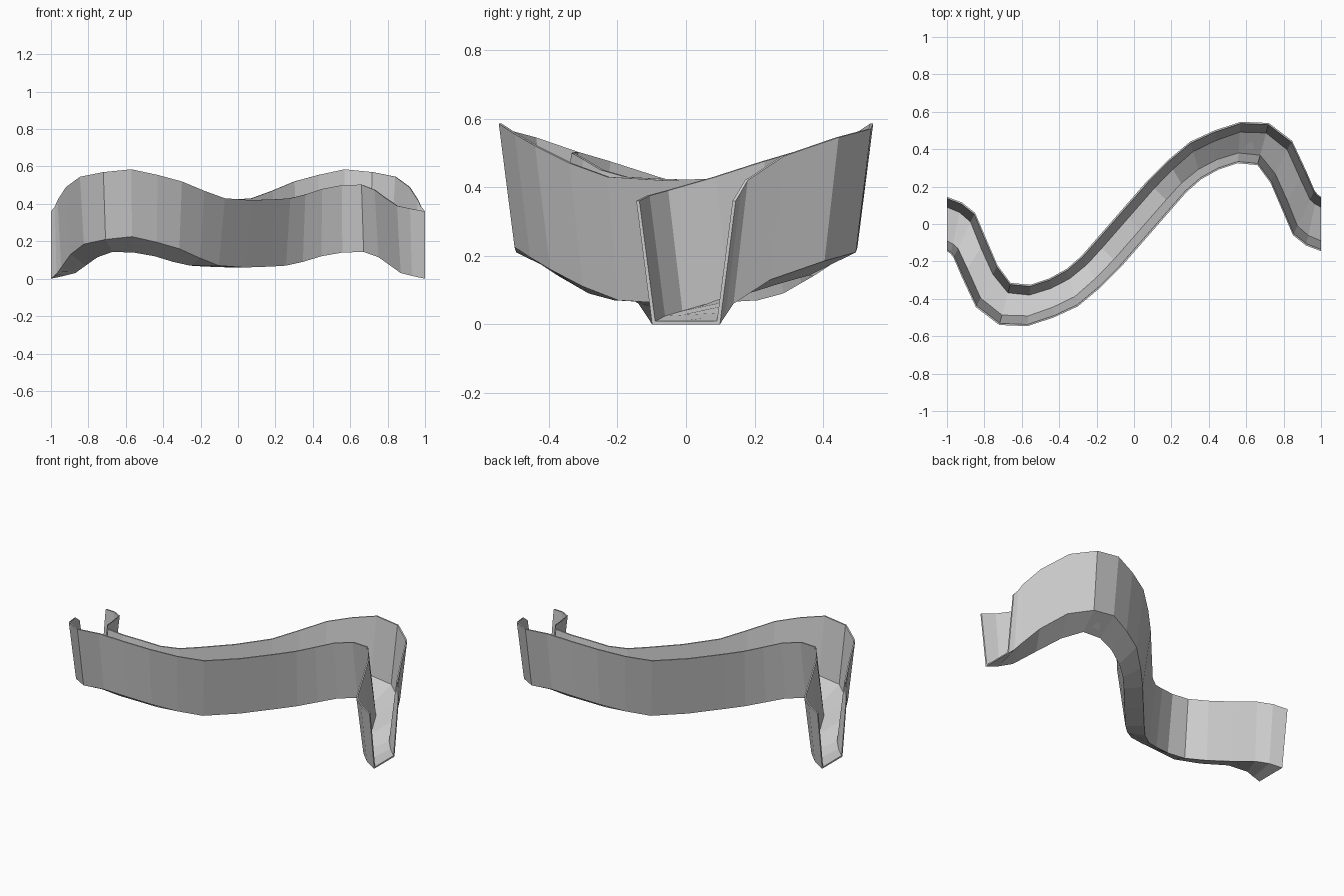
import bpy, bmesh
from mathutils import Vector

if "Cube" in bpy.data.objects:
    bpy.data.objects.remove(bpy.data.objects["Cube"])

WALL_H, FLARE, THICK = 0.36, 0.046, 0.009

# Top rails from the centre to the right end: outer x, y, z, inner x, y, z
half = [
    (-.07, .07, .42, .07, -.07, .42),
    (.07, .23, .43, .21, .09, .425),
    (.18, .34, .47, .28, .17, .43),
    (.30, .44, .52, .36, .24, .45),
    (.43, .50, .555, .45, .29, .48),
    (.57, .546, .585, .555, .325, .50),
    (.72, .54, .57, .66, .315, .503),
    (.845, .445, .545, .73, .22, .475),
    (.92, .285, .49, .79, .08, .43),
    (.965, .18, .42, .85, -.06, .39),
    (.98, .16, .385, .92, -.115, .375),
    (1, .145, .36, 1, -.145, .36),
]
right = [(Vector(s[:3]), Vector(s[3:])) for s in half]


def turned(v):
    return Vector((-v.x, -v.y, v.z))


# The left half is the right half turned half a circle
left = [(turned(b), turned(a)) for a, b in right[:0:-1]]
stations = left + right


def section(a, b):
    """Closed U-shaped section with thin flared walls."""
    across = Vector((b.x - a.x, b.y - a.y, 0)).normalized()
    drop = Vector((0, 0, WALL_H))
    a0, b0 = a + across * FLARE - drop, b - across * FLARE - drop
    t, up = across * THICK, Vector((0, 0, THICK))
    return [a, a0, b0, b, b - t, b0 - t + up, a0 + t + up, a + t]


# Sweep the section along the stations
bm = bmesh.new()
rings = [[bm.verts.new(p) for p in section(a, b)] for a, b in stations]
for r, s in zip(rings, rings[1:]):
    for i in range(8):
        j = (i + 1) % 8
        bm.faces.new((r[i], r[j], s[j], s[i]))
# End caps: two walls and the floor edge
for r in (rings[0], rings[-1]):
    for q in ((0, 1, 6, 7), (1, 2, 5, 6), (2, 3, 4, 5)):
        bm.faces.new([r[i] for i in q])
bmesh.ops.recalc_face_normals(bm, faces=bm.faces)
mesh = bpy.data.meshes.new("curved_channel")
bm.to_mesh(mesh)
bm.free()
bpy.context.collection.objects.link(bpy.data.objects.new("curved_channel", mesh))
